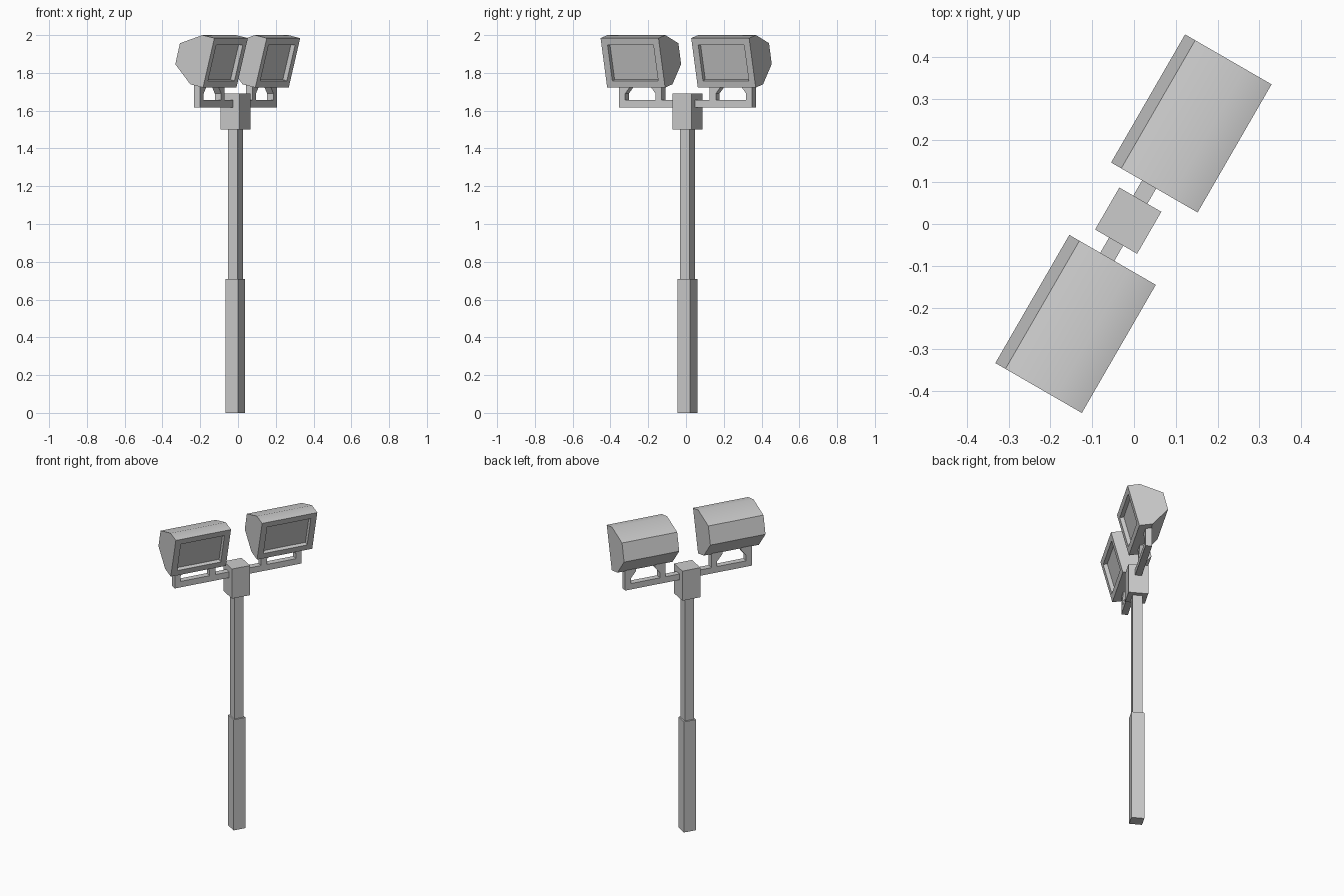
import bpy, bmesh
from math import radians
from mathutils import Matrix, Vector

if "Cube" in bpy.data.objects:
    bpy.data.objects.remove(bpy.data.objects["Cube"])

TURN = Matrix.Rotation(radians(60), 4, 'Z')   # whole lamp stands turned 60 degrees
C = 0.016                                     # depth of the pole axis


def prism(name, pts, offset, front_inset=None):
    """Extrude a closed 3D outline by an offset; optionally recess its -y face."""
    bm = bmesh.new()
    face = bm.faces.new([bm.verts.new(p) for p in pts])
    out = bmesh.ops.extrude_face_region(bm, geom=[face])
    verts = [g for g in out['geom'] if isinstance(g, bmesh.types.BMVert)]
    bmesh.ops.translate(bm, verts=verts, vec=Vector(offset))
    bmesh.ops.recalc_face_normals(bm, faces=bm.faces)
    if front_inset:
        margin, depth = front_inset
        bm.normal_update()
        front = min(bm.faces, key=lambda f: f.normal.y)
        bmesh.ops.inset_individual(bm, faces=[front], thickness=margin, use_even_offset=True)
        bmesh.ops.inset_individual(bm, faces=[front], thickness=0.0, depth=-depth)
    bm.transform(TURN)
    mesh = bpy.data.meshes.new(name)
    bm.to_mesh(mesh)
    bm.free()
    ob = bpy.data.objects.new(name, mesh)
    bpy.context.collection.objects.link(ob)
    return ob


def square_post(name, h, z0, z1):
    pts = [(-h, C - h, z0), (h, C - h, z0), (h, C + h, z0), (-h, C + h, z0)]
    return prism(name, pts, (0, 0, z1 - z0))


# Telescoping pole and head block
square_post("lower_pole", 0.038, 0.0, 0.71)
square_post("upper_pole", 0.029, 0.71, 1.5)
square_post("head_block", 0.058, 1.5, 1.69)

# Lamp housing cross-section (depth, height)
housing = [(-0.118, 1.984), (-0.045, 2.0), (0.093, 1.957),
           (0.121, 1.846), (0.03, 1.74), (-0.048, 1.722)]
# U-shaped bracket outline (along row, height) with braced inner corners
bracket = [(0.05, 1.618), (0.407, 1.618), (0.407, 1.75), (0.337, 1.75),
           (0.337, 1.73), (0.37, 1.69), (0.37, 1.656), (0.184, 1.656),
           (0.184, 1.69), (0.217, 1.73), (0.217, 1.75), (0.147, 1.75),
           (0.147, 1.656), (0.05, 1.656)]

for side, label in ((1, "right"), (-1, "left")):
    # Housing with recessed front window
    lamp = prism("lamp_housing_" + label, [(side * 0.1, t, z) for t, z in housing],
                 (side * 0.354, 0, 0), front_inset=(0.037, 0.025))
    bpy.ops.object.select_all(action='DESELECT')
    lamp.select_set(True)
    bpy.context.view_layer.objects.active = lamp
    bpy.ops.object.shade_smooth_by_angle(angle=radians(32))
    # Bracket carrying the housing
    prism("lamp_bracket_" + label, [(side * s, C - 0.0195, z) for s, z in bracket],
          (0, 0.039, 0))
